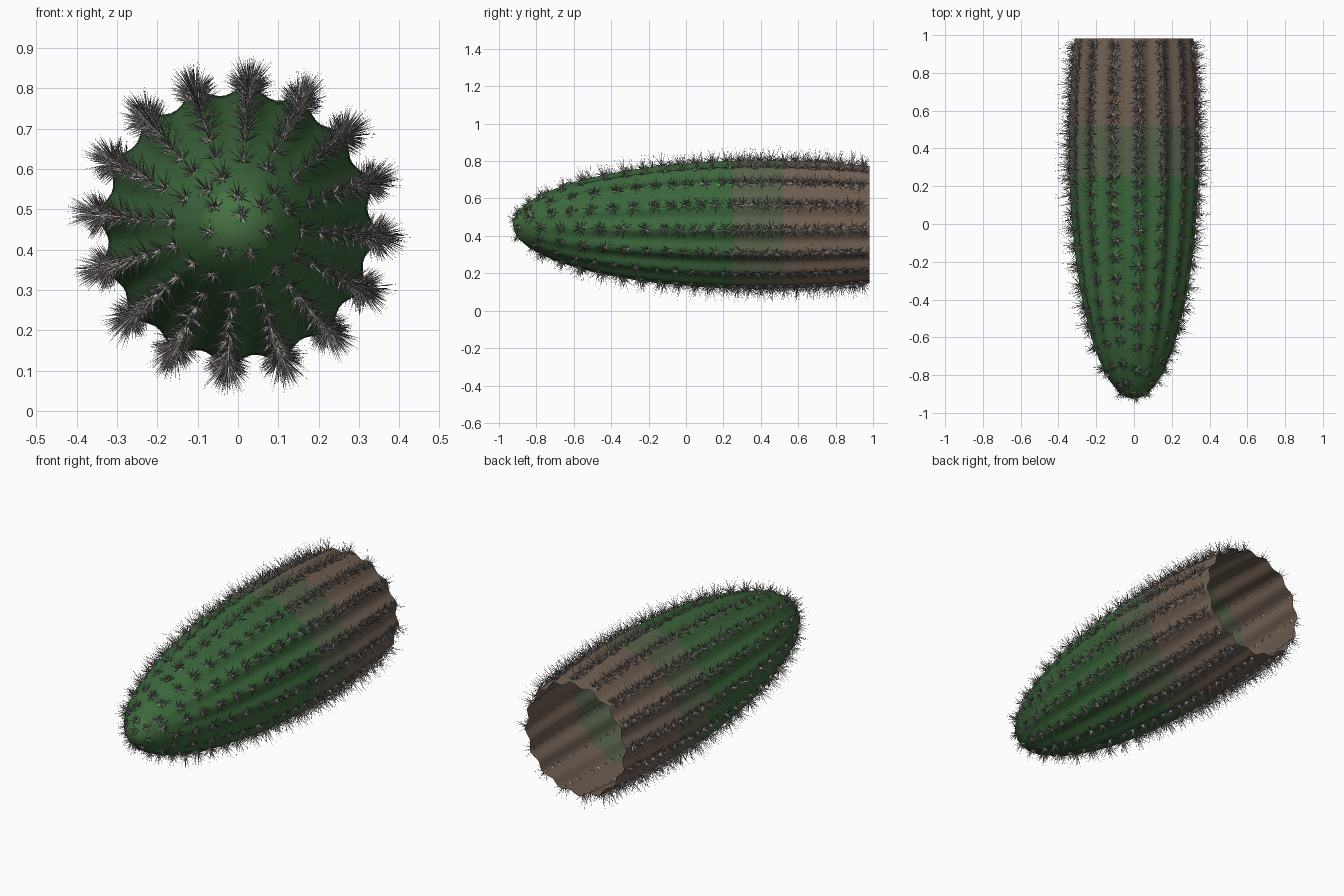
import bpy, bmesh, math, random
from mathutils import Vector

if "Cube" in bpy.data.objects:
    bpy.data.objects.remove(bpy.data.objects["Cube"])

random.seed(4)
RIBS, SEG, CZ, TIP, END = 16, 128, 0.46, -0.925, 0.982
OFF = math.radians(4.5)


def mat(name, col):
    m = bpy.data.materials.new(name)
    m.diffuse_color = (*col, 1)
    m.use_nodes = True
    m.node_tree.nodes["Principled BSDF"].inputs["Base Color"].default_value = m.diffuse_color
    return m


tip_green = mat("tip green", (0.062, 0.165, 0.055))
green = mat("body green", (0.045, 0.135, 0.045))
olive = mat("olive transition", (0.095, 0.12, 0.07))
brown = mat("woody brown", (0.16, 0.115, 0.085))
pale = mat("pale spine", (0.60, 0.57, 0.53))
mauve = mat("mauve grey spine", (0.20, 0.165, 0.17))


def radius(y):
    # ellipsoid nose, gently narrowing towards the cut end
    if y < 0.4:
        t = (0.4 - y) / (0.4 - TIP)
        return 0.345 * math.sqrt(max(0, 1 - t * t))
    return 0.345 - 0.03 * ((y - 0.4) / 0.58) ** 2


def point(y, a):
    fade = min(1, max(0, (y + 0.9) / 0.6))
    r = radius(y) * (1 - 0.032 * fade * (1 - math.cos(RIBS * (a - OFF))))
    return Vector((r * math.sin(a), y, CZ + r * math.cos(a)))


def finish(bm, name, mats):
    me = bpy.data.meshes.new(name)
    bm.to_mesh(me)
    bm.free()
    for m in mats:
        me.materials.append(m)
    ob = bpy.data.objects.new(name, me)
    bpy.context.collection.objects.link(ob)
    return ob


# Ribbed hollow stem, open at the back
bm = bmesh.new()
ys = [0.4 - (0.4 - TIP) * math.cos(math.radians(3 * i)) for i in range(1, 28)]
ys += [0.25 if abs(y - 0.25) < 0.01 else y for y in (0.25, 0.34, 0.43, 0.52, 0.63, 0.75, 0.87, END)]
ys = sorted(y for y in ys if y <= 0.2 or y >= 0.25)
rings = [[bm.verts.new(point(y, 2 * math.pi * k / SEG)) for k in range(SEG)] for y in ys]
for r0, r1 in zip(rings, rings[1:]):
    for k in range(SEG):
        n = (k + 1) % SEG
        bm.faces.new((r0[k], r0[n], r1[n], r1[k]))
apex = bm.verts.new((0, TIP, CZ))
for k in range(SEG):
    bm.faces.new((apex, rings[0][(k + 1) % SEG], rings[0][k]))
bmesh.ops.recalc_face_normals(bm, faces=bm.faces)
if max(bm.faces, key=lambda f: f.calc_center_median().x).normal.x < 0:
    bmesh.ops.reverse_faces(bm, faces=bm.faces)
for f in bm.faces:
    y = f.calc_center_median().y
    f.material_index = 0 if y < -0.885 else 1 if y < 0.25 else 2 if y < 0.52 else 3
    f.smooth = True
finish(bm, "cactus_stem", [tip_green, green, olive, brown])

# Spine clusters along every rib
bm = bmesh.new()


def spine(base, d, length, w, mi):
    side = d.orthogonal().normalized()
    other = d.cross(side)
    tip = base + d * length
    tip.y = max(-0.998, min(0.999, tip.y))
    tip.z = max(0.0, tip.z)
    ring = [bm.verts.new(base + (side * math.cos(q) + other * math.sin(q)) * w)
            for q in (0, 2.094, 4.189)]
    top = bm.verts.new(tip)
    for i in range(3):
        bm.faces.new((ring[i], ring[(i + 1) % 3], top)).material_index = mi


def cluster(y, a, radials, scale):
    p = point(y, a)
    e = 0.004
    along = (point(min(y + e, END), a) - point(max(y - e, TIP), a)).normalized()
    across = Vector((math.cos(a), 0, -math.sin(a)))
    n = across.cross(along)
    if n.dot(p - Vector((0, 0.3, CZ))) < 0:
        n = -n
    n.normalize()
    base = p - n * 0.003
    spin = random.random() * 6.28
    for i in range(radials + 7):
        central = i >= radials
        q = spin + 6.283 * i / (7 if central else radials) + random.uniform(-.2, .2)
        tilt = math.radians(random.uniform(5, 40) if central else random.uniform(48, 80))
        flat = along * math.cos(q) + across * math.sin(q)
        d = (n * math.cos(tilt) + flat * math.sin(tilt)).normalized()
        length = scale * (random.uniform(.055, .095) if central else random.uniform(.045, .075))
        if y + d.y * length > 0.995:
            length *= 0.35
        spine(base, d, length, 0.0022, 0 if random.random() < 0.5 else 1)
    # woolly areole pad, showing slightly through the wall
    rim = [bm.verts.new(p + along * math.cos(t) * .011 + across * math.sin(t) * .006)
           for t in [i * math.pi / 3 for i in range(6)]]
    for h in (0.004, -0.004):
        c = bm.verts.new(p + n * h)
        for i in range(6):
            bm.faces.new((rim[i], rim[(i + 1) % 6], c)).material_index = 0


for k in range(RIBS):
    a = OFF + 2 * math.pi * k / RIBS
    y = 0.955 - random.random() * 0.03
    while y > -0.86:
        cluster(y, a, 16, 1 if y > -0.6 else 0.75)
        y -= (0.062 if y > 0.25 else 0.085 if y > -0.1 else 0.11) * random.uniform(.9, 1.1)
for k in range(7):
    cluster(-0.895, k * 0.9, 12, 0.6)
cluster(TIP + 0.004, 0.3, 12, 0.6)
finish(bm, "spines", [pale, mauve])
